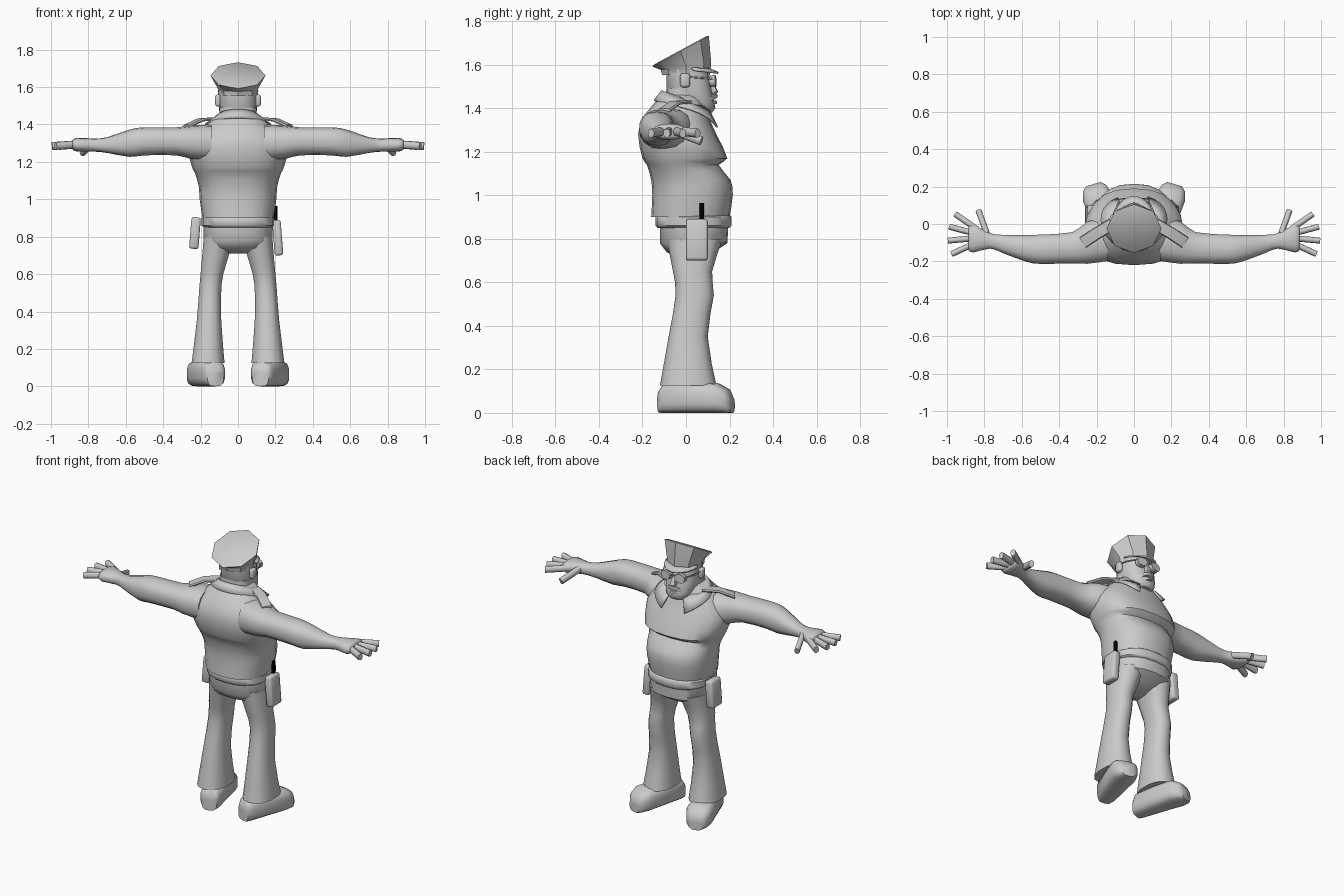
import bpy, bmesh, math
from mathutils import Vector as V

cube = bpy.data.objects.get("Cube")
if cube:
    bpy.data.objects.remove(cube)


def material(name, level):
    colour = (level, level, level, 1)
    made = bpy.data.materials.new(name)
    made.use_nodes = True
    made.diffuse_color = colour
    made.node_tree.nodes["Principled BSDF"].inputs["Base Color"].default_value = colour
    return made


GREY = material("plain grey", 0.6)
BLACK = material("black", 0)


def finish(name, bm, mat=GREY, mirror=False, angle=50):
    """Turn a bmesh into a shaded object, mirrored across x if asked."""
    bmesh.ops.recalc_face_normals(bm, faces=bm.faces)
    mesh = bpy.data.meshes.new(name)
    bm.to_mesh(mesh)
    bm.free()
    ob = bpy.data.objects.new(name, mesh)
    bpy.context.collection.objects.link(ob)
    mesh.materials.append(mat)
    if mirror:
        ob.modifiers.new("Mirror", "MIRROR")
    bpy.ops.object.select_all(action="DESELECT")
    ob.select_set(True)
    bpy.context.view_layer.objects.active = ob
    bpy.ops.object.shade_smooth_by_angle(angle=math.radians(angle))
    return ob


def refine(rings):
    """Insert a smoothly curved ring between each neighbouring pair."""
    padded = [rings[0], *rings, rings[-1]]
    result = []
    for before, a, b, after in zip(padded, padded[1:], padded[2:], padded[3:]):
        middle = [(q + r) * 0.5 + (q + r - p - s) / 16 for p, q, r, s in zip(before, a, b, after)]
        result += [a, middle]
    return result + [rings[-1]]


def loft(name, rings, sides=14, power=2.4, smooth=False, **options):
    """Skin rings of (centre, half axis u, half axis v) with superellipse sections."""
    rings = [[V(part) for part in ring] for ring in rings]
    if smooth:
        rings = refine(rings)
    bm = bmesh.new()
    loops = []
    for centre, u, v in rings:
        loop = []
        for i in range(sides):
            turn = math.tau * i / sides
            s, t = [math.copysign(abs(k) ** (2 / power), k) for k in (math.sin(turn), math.cos(turn))]
            loop.append(bm.verts.new(centre + u * s + v * t))
        loops.append(loop)
    for a, b in zip(loops, loops[1:]):
        for i in range(sides):
            bm.faces.new((a[i - 1], a[i], b[i], b[i - 1]))
    bm.faces.new(loops[0])
    bm.faces.new(loops[-1])
    return finish(name, bm, **options)


def body(name, rows, **options):
    """Upright loft about x = 0; rows are (height, half width, back, front)."""
    return loft(name, [((0, (back + front) / 2, z), (width, 0, 0), (0, (front - back) / 2, 0))
                       for z, width, back, front in rows], **options)


def tube(name, points, radius, flat=1, sides=8, **options):
    """Round or flattened rod through points."""
    points = [V(point) for point in points]
    rings = []
    for i, point in enumerate(points):
        along = (points[min(i + 1, len(points) - 1)] - points[max(i - 1, 0)]).normalized()
        across = along.cross(V((0, 0, 1)))
        across = across.normalized() if across.length > 0.01 else V((1, 0, 0))
        rings.append((point, across * radius, across.cross(along) * radius * flat))
    return loft(name, rings, sides=sides, **options)


def box(name, centre, size, tilt=0, bevel=0.012, **options):
    """Rounded box."""
    bm = bmesh.new()
    bmesh.ops.create_cube(bm, size=1)
    bmesh.ops.scale(bm, vec=size, verts=bm.verts)
    bmesh.ops.bevel(bm, geom=bm.edges[:], offset=bevel, segments=2, affect="EDGES", profile=0.5)
    bmesh.ops.rotate(bm, matrix=V((0, 0, 1)).rotation_difference(V((tilt, 0, 1))).to_matrix(),
                     verts=bm.verts)
    bmesh.ops.translate(bm, vec=centre, verts=bm.verts)
    return finish(name, bm, **options)


def ribbon(name, lower, upper):
    """Thin curved plate between two rows of points."""
    bm = bmesh.new()
    a, b = [[bm.verts.new(point) for point in row] for row in (lower, upper)]
    for i in range(len(a) - 1):
        bm.faces.new((a[i], a[i + 1], b[i + 1], b[i]))
    plate = finish(name, bm).modifiers.new("Thickness", "SOLIDIFY")
    plate.thickness = 0.009
    plate.offset = 0


# Shirt with belly, chest crease and sloping shoulders
body("shirt", [
    (0.9, 0.19, -0.16, 0.2), (1, 0.205, -0.155, 0.215), (1.07, 0.21, -0.16, 0.205),
    (1.14, 0.23, -0.18, 0.15), (1.17, 0.245, -0.2, 0.19), (1.28, 0.265, -0.22, 0.14),
    (1.37, 0.2, -0.19, 0.1), (1.46, 0.1, -0.11, 0.07)], sides=20, smooth=True)

# Belt and trousers
body("belt", [(0.85, 0.18, -0.13, 0.2), (0.86, 0.195, -0.14, 0.21),
              (0.9, 0.195, -0.14, 0.21), (0.91, 0.18, -0.13, 0.2)], sides=20)
body("hips", [(0.71, 0.05, -0.03, 0.06), (0.74, 0.15, -0.09, 0.13), (0.78, 0.185, -0.12, 0.19),
              (0.87, 0.185, -0.12, 0.195)], sides=20)
# Legs: (height, middle x, middle y, half width, half depth)
loft("trouser_leg", [((x, y, z), (w, 0, 0), (0, d, 0)) for z, x, y, w, d in [
    (0.125, 0.16, 0.01, 0.09, 0.13), (0.35, 0.155, 0.01, 0.067, 0.09),
    (0.54, 0.147, 0.04, 0.06, 0.088), (0.65, 0.13, 0.03, 0.067, 0.09),
    (0.8, 0.1, 0.04, 0.085, 0.13)]], smooth=True, mirror=True)

# Shoes turned outward: (distance along, half width, height)
forward = V((0.28, 0.96, 0))
sideways = V((0.96, -0.28, 0))
loft("shoe", [(V((0.155, 0, h / 2)) + forward * s, sideways * w, (0, 0, h / 2)) for s, w, h in [
    (-0.125, 0.045, 0.1), (-0.1, 0.06, 0.135), (0.03, 0.07, 0.14), (0.15, 0.08, 0.137),
    (0.2, 0.065, 0.11), (0.222, 0.04, 0.07)]], power=3.2, mirror=True)

# Arm and palm: (x, middle y, middle z, half depth, half height)
loft("arm", [((x, y, z), (0, d, 0), (0, 0, h)) for x, y, z, d, h in [
    (0.14, -0.08, 1.3, 0.12, 0.1), (0.25, -0.1, 1.305, 0.115, 0.09),
    (0.33, -0.127, 1.31, 0.085, 0.075), (0.5, -0.135, 1.31, 0.08, 0.075),
    (0.58, -0.13, 1.3, 0.072, 0.073), (0.7, -0.107, 1.29, 0.05, 0.042),
    (0.77, -0.09, 1.29, 0.042, 0.035), (0.86, -0.077, 1.292, 0.077, 0.037),
    (0.885, -0.075, 1.292, 0.065, 0.025)]], smooth=True, mirror=True)

# Fingers fan out from the palm
palm = V((0.78, -0.07, 1.295))


def digit(name, degrees, start, length, drop):
    turn = math.radians(degrees)
    ray = V((math.cos(turn), math.sin(turn), 0))
    base, tip = palm + ray * start, palm + ray * length - V((0, 0, drop))
    tube(name, [base, base.lerp(tip, 0.92), tip], 0.016, flat=1.3, mirror=True, angle=70)


digit("thumb", 70, 0.02, 0.15, 0.045)
for i, name in enumerate(["index", "middle", "ring", "little"]):
    digit(name + "_finger", 35 - 20 * i, 0.07, 0.215, 0.01)

# Shoulder straps
loft("shoulder_strap", [((x, y, z), (0.018, 0.027, 0), (0, 0, 0.009)) for x, y, z in [
    (0.115, 0, 1.43), (0.2, -0.05, 1.425), (0.275, -0.1, 1.39)]], sides=8, power=5, mirror=True)

# Head and face
body("neck", [(1.38, 0.1, -0.1, 0.07), (1.49, 0.1, -0.09, 0.06)])
body("head", [(1.38, 0.05, 0.04, 0.12), (1.4, 0.075, -0.01, 0.135), (1.43, 0.09, -0.05, 0.13),
              (1.48, 0.102, -0.09, 0.12), (1.58, 0.1, -0.09, 0.1)], sides=16)
body("nose", [(1.46, 0.01, 0.1, 0.13), (1.475, 0.022, 0.1, 0.148), (1.53, 0.01, 0.1, 0.122)],
     sides=8)
for name, reach, z, sag, radius in [("moustache", 0.05, 1.457, 0.02, 0.011),
                                    ("lower_lip", 0.03, 1.427, 0.003, 0.008)]:
    tube(name, [(k * reach, 0.135 - 0.03 * k * k, z - sag * k * k) for k in (-1, -0.5, 0, 0.5, 1)],
         radius)
box("ear", (0.107, -0.004, 1.528), (0.03, 0.046, 0.064), mirror=True)

# Sunglasses
tube("glasses_lens", [(0.047, 0.11, 1.524), (0.05, 0.137, 1.526)], 0.033, flat=0.8, sides=12,
     mirror=True)
tube("glasses_bridge", [(-0.02, 0.134, 1.535), (0.02, 0.134, 1.535)], 0.004)
tube("glasses_arm", [(0.08, 0.122, 1.535), (0.107, 0.06, 1.54), (0.11, 0, 1.545)], 0.004,
     mirror=True)

# Peaked cap with slanted crown: (middle y, height, half width, half depth, slant)
loft("cap", [((0, y, z), (w, 0, 0), (0, d, slant)) for y, z, w, d, slant in [
    (0, 1.553, 0.105, 0.11, 0), (0, 1.592, 0.108, 0.116, 0.016),
    (-0.025, 1.662, 0.147, 0.13, 0.07), (-0.025, 1.667, 0.138, 0.122, 0.066)]],
    sides=8, power=2, angle=40)
turns = [math.radians(degrees) for degrees in range(-75, 76, 15)]
ribbon("cap_visor",
       [(0.112 * math.sin(a), 0.148 * math.cos(a), 1.58 - 0.018 * math.cos(a)) for a in turns],
       [(0.1 * math.sin(a), 0.1 * math.cos(a), 1.583) for a in turns])

# Open collar, high at the nape with pointed flaps in front
inner, outer = [], []
for degrees in range(22, 339, 12):
    a = math.radians(degrees)
    front = (1 + math.cos(a)) / 2
    inner.append((0.112 * math.sin(a), 0.11 * math.cos(a), 1.48 - 0.085 * front))
    outer.append((0.15 * math.sin(a) * (1 + front / 3), 0.005 + 0.15 * math.cos(a),
                  1.435 - 0.07 * (front + front ** 6)))
ribbon("collar", outer, inner)

# Belt gear
box("holster", (0.212, 0.05, 0.795), (0.046, 0.1, 0.19), tilt=-0.08)
box("belt_pouch", (-0.23, 0.05, 0.82), (0.05, 0.1, 0.17), tilt=0.08)
tube("radio_antenna", [(0.2, 0.072, 0.87), (0.2, 0.072, 0.965)], 0.01, mat=BLACK)
